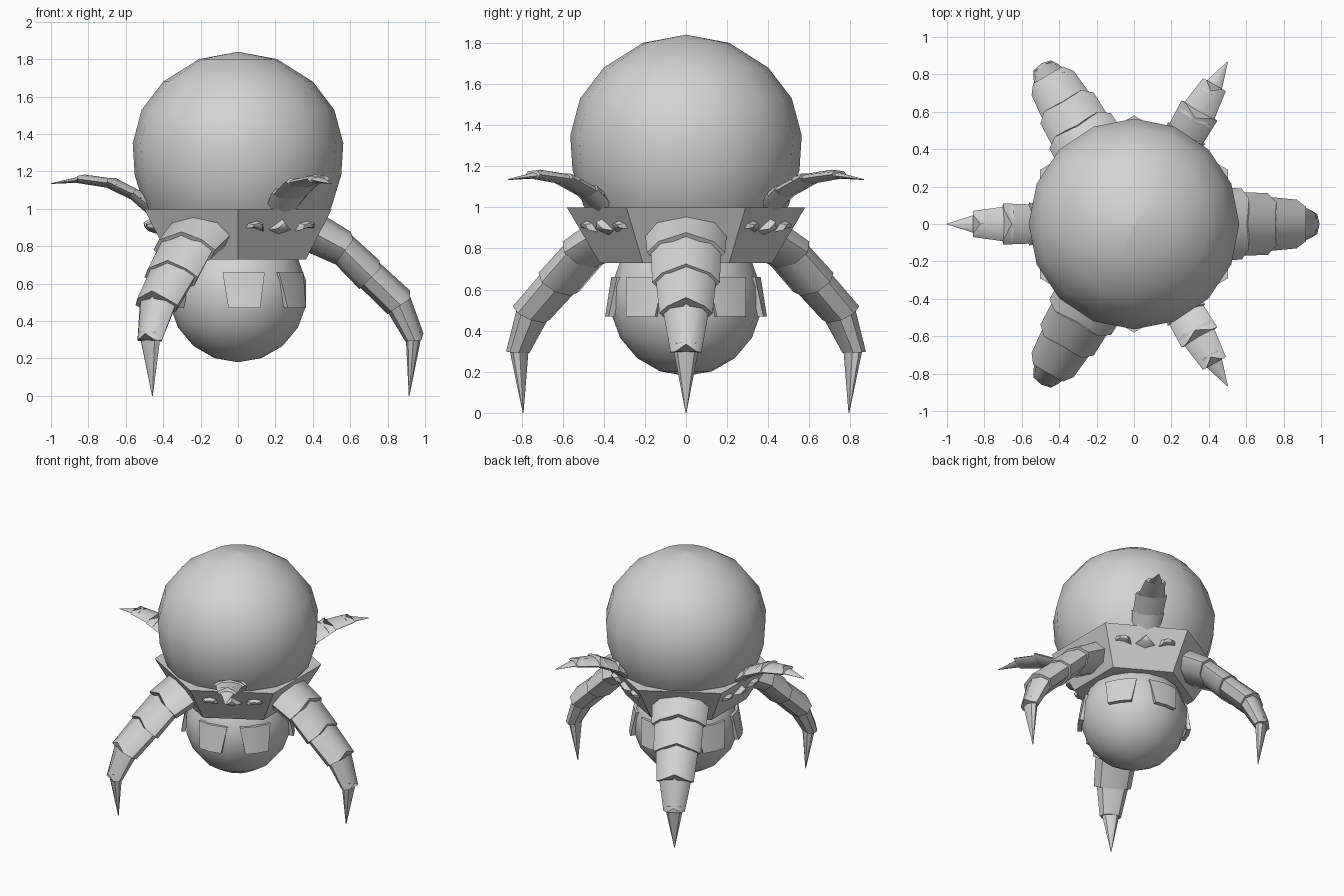
import bpy, bmesh, math
from mathutils import Vector, Matrix

if "Cube" in bpy.data.objects:
    bpy.data.objects.remove(bpy.data.objects["Cube"])

grey = bpy.data.materials.new("plain grey")
grey.diffuse_color = (0.65, 0.65, 0.65, 1)
grey.use_nodes = True
grey.node_tree.nodes["Principled BSDF"].inputs["Base Color"].default_value = grey.diffuse_color


def finish(name, bm, angle=None):
    bmesh.ops.remove_doubles(bm, verts=bm.verts, dist=0.0005)
    bmesh.ops.recalc_face_normals(bm, faces=bm.faces)
    me = bpy.data.meshes.new(name)
    bm.to_mesh(me)
    bm.free()
    me.materials.append(grey)
    ob = bpy.data.objects.new(name, me)
    bpy.context.collection.objects.link(ob)
    if angle:
        bpy.ops.object.select_all(action='DESELECT')
        ob.select_set(True)
        bpy.context.view_layer.objects.active = ob
        bpy.ops.object.shade_smooth_by_angle(angle=math.radians(angle))
    return ob


def skin(bm, rings):
    """Join rings of points into a closed tube."""
    vs = [[bm.verts.new(p) for p in r] for r in rings]
    n = len(vs[0])
    for a, b in zip(vs, vs[1:]):
        for i in range(n):
            j = (i + 1) % n
            bm.faces.new((a[i], a[j], b[j], b[i]))
    bm.faces.new(vs[0])
    bm.faces.new(vs[-1])


def lathe(name, profile, sides, phase=0, angle=None):
    bm = bmesh.new()
    skin(bm, [[(max(r, 0.001) * math.cos(phase + 2 * math.pi * i / sides),
                max(r, 0.001) * math.sin(phase + 2 * math.pi * i / sides), z)
               for i in range(sides)] for r, z in profile])
    return finish(name, bm, angle)


def limb(name, stations, azimuth, step, notch):
    """Overlapping tapered shells along a path; stations are (x, z, half width, half height)."""
    bm = bmesh.new()
    rot = Matrix.Rotation(math.radians(azimuth), 3, 'Z')
    pts = [Vector((s[0], 0, s[1])) for s in stations]

    def ring(i, scale, back, cut):
        t = (pts[min(i + 1, len(pts) - 1)] - pts[max(i - 1, 0)]).normalized()
        up = Vector((-t.z, 0, t.x))
        hw, hh = stations[i][2] * scale, stations[i][3] * scale
        out = []
        for k in range(8):
            a = math.pi * k / 4
            p = pts[i] + Vector((0, hw * math.cos(a), 0)) + up * hh * math.sin(a) - t * back
            if k == 2:
                p -= t * cut
            out.append(rot @ p)
        return out

    last = len(pts) - 1
    for i in range(last):
        skin(bm, [ring(i, step if i else 1, notch * 1.3 if i else 0, 0),
                  ring(i + 1, 1, 0, notch if i + 1 < last else 0)])
    return finish(name, bm, 40)


# Large round body on top
lathe("upper_body", [(0, 1.84), (0.21, 1.80), (0.40, 1.68), (0.515, 1.53), (0.563, 1.35),
                     (0.552, 1.18), (0.50, 1.01), (0.40, 0.87), (0.21, 0.75), (0, 0.71)], 16, 0, 60)

# Small round body underneath
R, C = 0.37, 0.55
lathe("lower_body", [(R * math.sin(math.pi * i / 9), C + R * math.cos(math.pi * i / 9))
                     for i in range(10)], 16, 0, 60)

# Six-sided flared belt
lathe("belt", [(0.42, 0.73), (0.58, 1.0)], 6, math.radians(30))

# Six hanging plates around the lower body
for n, a in enumerate((35, 85, 155, 205, 275, 325)):
    bm = bmesh.new()
    rings = []
    for z, r, half in ((0.66, 0.365, 18), (0.47, 0.395, 12.5)):
        row = []
        for rad, dirs in ((r, (-1, 0, 1)), (r - 0.03, (1, 0, -1))):
            for d in dirs:
                q = math.radians(a + d * half)
                row.append((rad * math.cos(q), rad * math.sin(q), z))
        rings.append(row)
    skin(bm, rings)
    finish(f"hanging_plate_{n + 1}", bm, 30)

# Three clawed legs
leg = [(0.38, 0.885, 0.20, 0.11), (0.575, 0.78, 0.19, 0.095), (0.715, 0.635, 0.165, 0.092),
       (0.87, 0.485, 0.13, 0.085), (0.945, 0.295, 0.075, 0.05), (0.915, 0.0, 0.002, 0.002)]
for n, a in enumerate((0, 120, 240)):
    limb(f"leg_{n + 1}", leg, a, 0.9, 0.035)

# Three leaf-shaped fins between the legs
fin = [(0.42, 0.97, 0.085, 0.04), (0.56, 1.085, 0.115, 0.035), (0.70, 1.145, 0.11, 0.03),
       (0.86, 1.16, 0.07, 0.022), (1.0, 1.135, 0.002, 0.002)]
for n, a in enumerate((60, 180, 300)):
    limb(f"fin_{n + 1}", fin, a, 0.9, 0.04)

# Three small knobs on the belt below each fin
middle = [(-0.08, -0.02), (-0.03, 0.02), (0, 0.045), (0.03, 0.02), (0.08, -0.02), (0, -0.045)]
side = [(-0.07, -0.03), (-0.05, 0.02), (0, 0.035), (0.06, 0.02), (0.065, -0.01), (0, -0.01)]
for n, a in enumerate((60, 180, 300)):
    rot = Matrix.Rotation(math.radians(a), 3, 'Z')
    bm = bmesh.new()
    for outline, shift, flip, tall in ((middle, 0, 1, 0.05), (side, 0.155, 1, 0.04),
                                       (side, -0.155, -1, 0.04)):
        def place(u, v, out):
            z = 0.905 + v
            return rot @ Vector((0.5 - (1 - z) * 0.52 + out, shift + u * flip, z))
        base = [bm.verts.new(place(u, v, -0.01)) for u, v in outline]
        crown = [bm.verts.new(place(u * 0.45, v * 0.5, tall * 0.85)) for u, v in outline]
        tip = bm.verts.new(place(0, 0, tall))
        for i in range(6):
            j = (i + 1) % 6
            bm.faces.new((base[i], base[j], crown[j], crown[i]))
            bm.faces.new((crown[i], crown[j], tip))
        bm.faces.new(base)
    finish(f"belt_knobs_{n + 1}", bm, 40)
